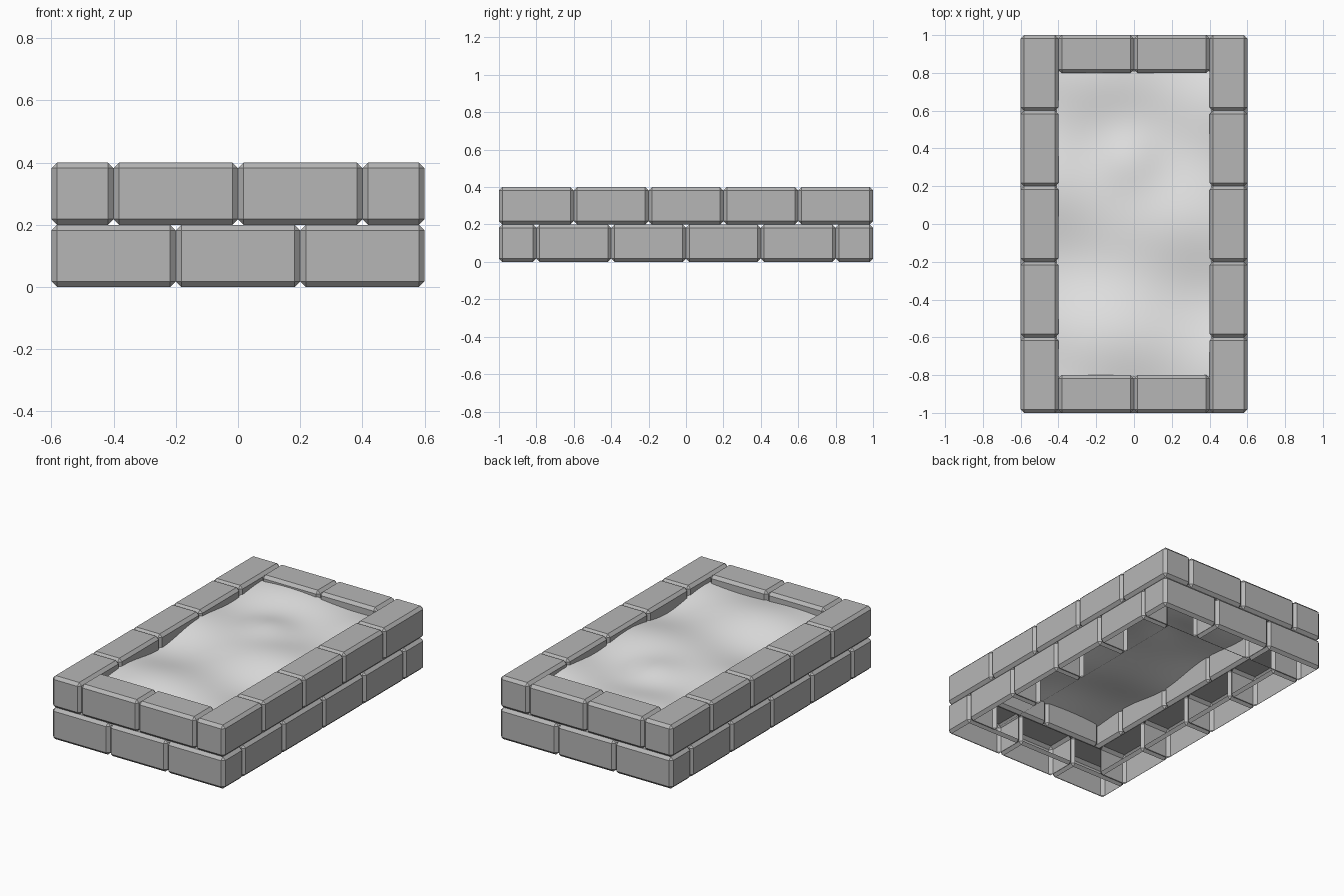
import bpy, bmesh, math
from mathutils import Vector, Matrix

if "Cube" in bpy.data.objects:
    bpy.data.objects.remove(bpy.data.objects["Cube"], do_unlink=True)


def make_material(name, value):
    mat = bpy.data.materials.new(name)
    mat.use_nodes = True
    colour = (value, value, value, 1)
    mat.diffuse_color = colour
    mat.node_tree.nodes["Principled BSDF"].inputs["Base Color"].default_value = colour
    return mat


stone = make_material("grey stone", 0.47)
filling = make_material("pale filling", 0.8)


def add_object(name, bm, mat):
    mesh = bpy.data.meshes.new(name)
    bm.to_mesh(mesh)
    bm.free()
    mesh.materials.append(mat)
    obj = bpy.data.objects.new(name, mesh)
    bpy.context.collection.objects.link(obj)
    return obj


def brick(name, x, y, z, along_y, open_side=None):
    """Chamfered block; open_side removes its hidden inner face and its base."""
    size = Vector((0.2, 0.4, 0.2) if along_y else (0.4, 0.2, 0.2))
    bm = bmesh.new()
    bmesh.ops.create_cube(bm, size=1, matrix=Matrix.Diagonal(size.to_4d()))
    bmesh.ops.bevel(bm, geom=bm.edges[:], offset=0.018, segments=1, affect='EDGES')
    bm.normal_update()
    if open_side:
        hidden = [f for f in bm.faces
                  if f.normal.dot(Vector(open_side)) > 0.9 or f.normal.z < -0.9]
        bmesh.ops.delete(bm, geom=hidden, context='FACES')
    bmesh.ops.translate(bm, verts=bm.verts[:], vec=(x, y, z))
    add_object(name, bm, stone)


for side in (-1, 1):
    end = "front" if side < 0 else "back"
    flank = "right" if side < 0 else "left"
    # Lower course: three bricks across each end, four along each side
    for i in range(3):
        brick(f"lower_{end}_brick_{i + 1}", 0.4 * (i - 1), 0.9 * side, 0.1, False, (0, -side, 0))
    for i in range(4):
        brick(f"lower_{flank}_brick_{i + 1}", 0.5 * side, 0.4 * i - 0.6, 0.1, True, (-side, 0, 0))
    # Upper course: two bricks across each end, five along each side
    for i in range(2):
        brick(f"upper_{end}_brick_{i + 1}", 0.4 * i - 0.2, 0.9 * side, 0.3, False)
    for i in range(5):
        brick(f"upper_{flank}_brick_{i + 1}", 0.5 * side, 0.4 * (i - 2), 0.3, True)


# Gently rolling surface filling the bed
def height(x, y):
    hump = 0.045 * math.exp(-((x + 0.02) ** 2 + (y - 0.35) ** 2) / 0.03)
    waves = 0.016 * math.sin(9 * y + 2 * x + 1) + 0.012 * math.sin(7 * x - 4 * y)
    return 0.345 + hump + waves


bm = bmesh.new()
bmesh.ops.create_grid(bm, x_segments=30, y_segments=60, size=1,
                      matrix=Matrix.Diagonal((0.41, 0.81, 1, 1)))
for v in bm.verts:
    v.co.z = height(v.co.x, v.co.y)
for f in bm.faces:
    f.smooth = True
add_object("bed_surface", bm, filling)
